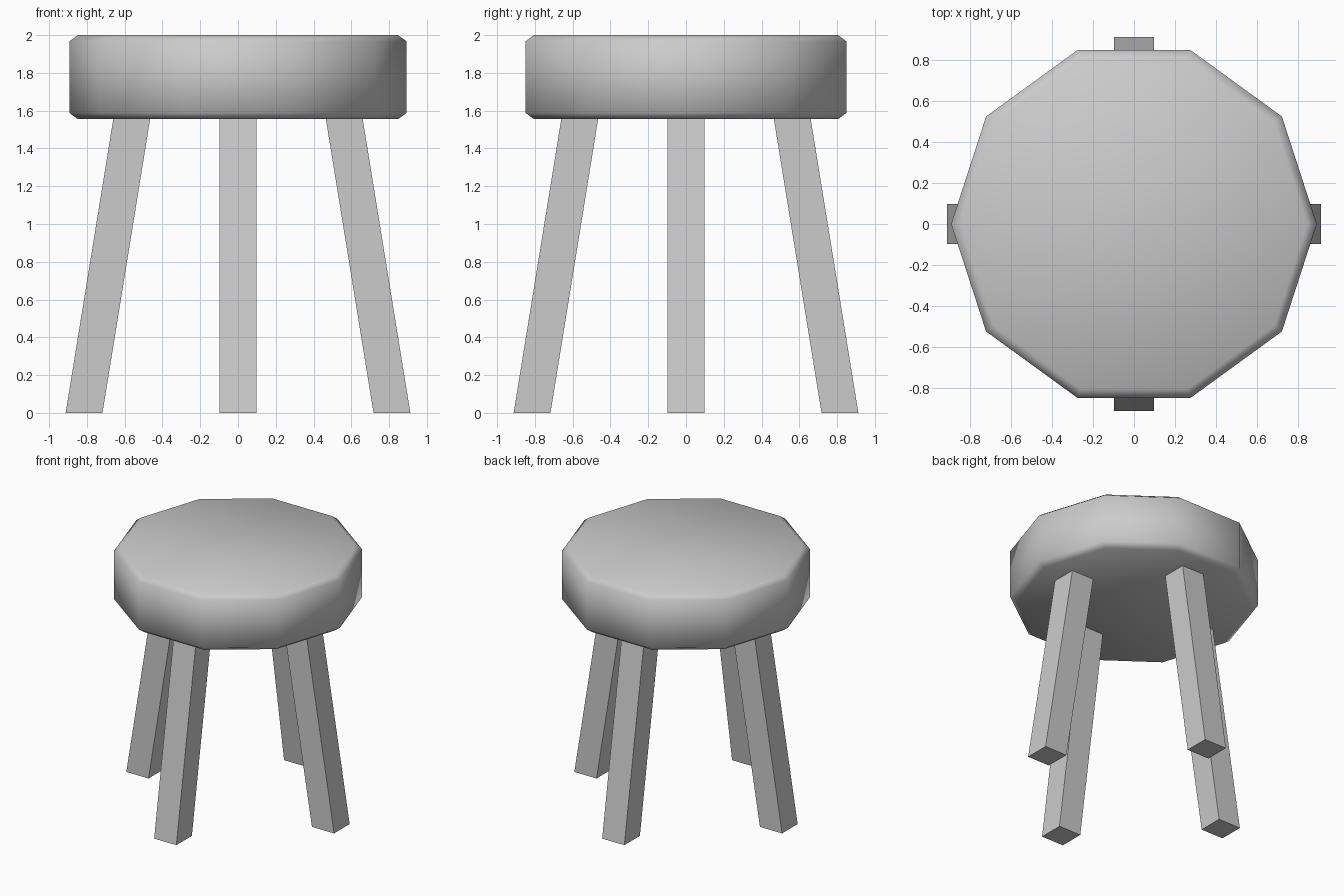
import bpy, bmesh
from math import pi, cos, sin

if "Cube" in bpy.data.objects:
    bpy.data.objects.remove(bpy.data.objects["Cube"])

SEAT_SIDES = 10
SEAT_BOTTOM = 1.555
LEG_HALF = 0.0975


def make_object(name, bm, smooth):
    bmesh.ops.recalc_face_normals(bm, faces=bm.faces)
    mesh = bpy.data.meshes.new(name)
    bm.to_mesh(mesh)
    bm.free()
    for poly in mesh.polygons:
        poly.use_smooth = smooth
    obj = bpy.data.objects.new(name, mesh)
    bpy.context.collection.objects.link(obj)
    return obj


def loft(bm, rings):
    """Join equal-sized point rings with quads and cap both ends."""
    loops = [[bm.verts.new(p) for p in ring] for ring in rings]
    n = len(loops[0])
    for a, b in zip(loops, loops[1:]):
        for i in range(n):
            j = (i + 1) % n
            bm.faces.new((a[i], a[j], b[j], b[i]))
    bm.faces.new(loops[0][::-1])
    bm.faces.new(loops[-1])


# Seat: chamfered ten-sided cushion, softly shaded
profile = [(0.847, SEAT_BOTTOM), (0.893, SEAT_BOTTOM + 0.033),
           (0.893, 1.967), (0.847, 2.0)]
bm = bmesh.new()
loft(bm, [[(r * cos(2 * pi * i / SEAT_SIDES), r * sin(2 * pi * i / SEAT_SIDES), z)
           for i in range(SEAT_SIDES)] for r, z in profile])
make_object("seat", bm, True)


# Legs: square posts leaning outward, with level feet
def leg_ring(dx, dy, dist, z):
    return [(dx * dist + sx * LEG_HALF, dy * dist + sy * LEG_HALF, z)
            for sx, sy in ((-1, -1), (1, -1), (1, 1), (-1, 1))]


for name, dx, dy in (("right_leg", 1, 0), ("back_leg", 0, 1),
                     ("left_leg", -1, 0), ("front_leg", 0, -1)):
    bm = bmesh.new()
    loft(bm, [leg_ring(dx, dy, 0.815, 0), leg_ring(dx, dy, 0.562, SEAT_BOTTOM + 0.005)])
    make_object(name, bm, False)
